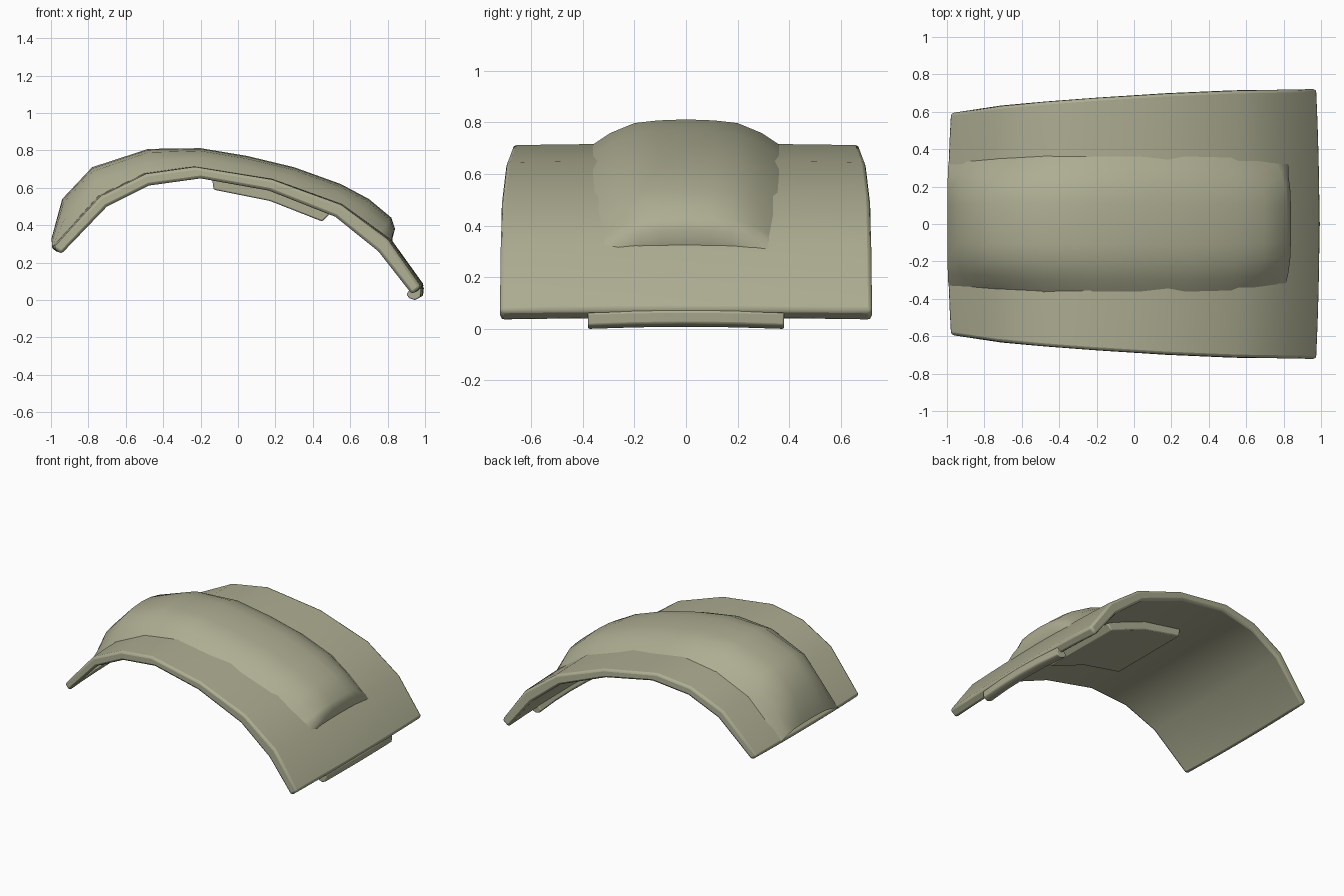
import bpy, bmesh, math

if "Cube" in bpy.data.objects:
    bpy.data.objects.remove(bpy.data.objects["Cube"])

mat = bpy.data.materials.new("khaki_plate")
mat.diffuse_color = (0.42, 0.42, 0.29, 1)
mat.use_nodes = True
mat.node_tree.nodes["Principled BSDF"].inputs["Base Color"].default_value = mat.diffuse_color

# Side profiles (x, z) of the curved shell and of the raised crest
OUTER = [(-.985, .28), (-.735, .555), (-.49, .675), (-.23, .712),
         (.18, .645), (.55, .51), (.80, .325), (.98, .07)]
INNER = [(-.945, .245), (-.70, .50), (-.475, .612), (-.2, .65),
         (.165, .585), (.52, .445), (.75, .26), (.93, .03)]
CREST = [(-.997, .33), (-.94, .54), (-.78, .71), (-.48, .808), (-.2, .812), (.05, .77),
         (.3, .71), (.55, .62), (.70, .54), (.82, .44), (.84, .38), (.815, .315)]
FOOT_X = [-.98, -.88, -.73, -.48, -.22, .03, .27, .51, .64, .75, .80, .815]
HALF_WIDTH = [(-1, .59), (-.73, .63), (-.5, .652), (0, .69), (.5, .713), (1, .722)]


def lerp(table, x):
    for (x0, v0), (x1, v1) in zip(table, table[1:]):
        if x <= x1:
            return v0 + (v1 - v0) * (x - x0) / (x1 - x0)
    return table[-1][1]


def bowed(x, z, t):
    """Point on the shell; t is -1..1 across the width, the middle bows outward."""
    k = 1 - t * t
    return (x * (1 + .018 * k), t * lerp(HALF_WIDTH, x), z + .006 * k)


def finish(bm, name, bevel=0.0, angle=50):
    bmesh.ops.recalc_face_normals(bm, faces=bm.faces)
    me = bpy.data.meshes.new(name)
    bm.to_mesh(me)
    bm.free()
    me.materials.append(mat)
    ob = bpy.data.objects.new(name, me)
    bpy.context.collection.objects.link(ob)
    if bevel:
        m = ob.modifiers.new("rounded_rim", 'BEVEL')
        m.width, m.segments = bevel, 2
        m.limit_method, m.angle_limit = 'ANGLE', math.radians(48)
    bpy.ops.object.select_all(action='DESELECT')
    ob.select_set(True)
    bpy.context.view_layer.objects.active = ob
    bpy.ops.object.shade_smooth_by_angle(angle=math.radians(angle))
    return ob


def loft(rows, name, closed=False, **kw):
    """Skin rows of points; closed rows get end caps."""
    bm = bmesh.new()
    vs = [[bm.verts.new(p) for p in r] for r in rows]
    n = len(rows[0])
    for a, b in zip(vs, vs[1:]):
        for i in range(n if closed else n - 1):
            j = (i + 1) % n
            bm.faces.new((a[i], a[j], b[j], b[i]))
    if closed:
        bm.faces.new(vs[0])
        bm.faces.new(vs[-1])
    return finish(bm, name, **kw)


# Curved main shell: closed side profile lofted across the width
ts = [-1, -.75, -.5, -.25, 0, .25, .5, .75, 1]
loft([[bowed(x, z, t) for x, z in OUTER + INNER[::-1]] for t in ts],
     "main_shell", closed=True, bevel=.016)

# Raised central panel: crest blended down to the shell on both sides
half = [(0, 1), (.11, .96), (.2, .86), (.295, .48), (.37, 0)]
section = [(-y, b) for y, b in half[:0:-1]] + half
rows = []
for (cx, cz), fx in zip(CREST, FOOT_X):
    narrow = lerp([(-1, .9), (-.6, 1), (.5, 1), (.85, .88)], cx)
    row = []
    for y, b in section:
        y *= narrow
        px, _, pz = bowed(fx, lerp(OUTER, fx) - .006, y / lerp(HALF_WIDTH, fx))
        row.append((px + (cx - px) * b, y, pz + (cz - pz) * b))
    rows.append(row)
loft(rows, "raised_panel", angle=60)

# Backing plate under the shell
plate = [(-.14, .66), (-.13, .59), (.17, .53), (.45, .42), (.49, .46), (.18, .61)]
loft([[(x, y, z) for x, z in plate] for y in (-.31, .31)],
     "backing_plate", closed=True, bevel=.008, angle=30)

# Lip tab below the low end
tab = [(.90, .03), (.915, .01), (.945, 0), (.975, .015), (.98, .06), (.94, .09)]
loft([[(x + .014 * (1 - (y / .38) ** 2), y, z + .008 * (1 - (y / .38) ** 2)) for x, z in tab]
      for y in (-.38, -.19, 0, .19, .38)],
     "lip_tab", closed=True, bevel=.006, angle=50)
